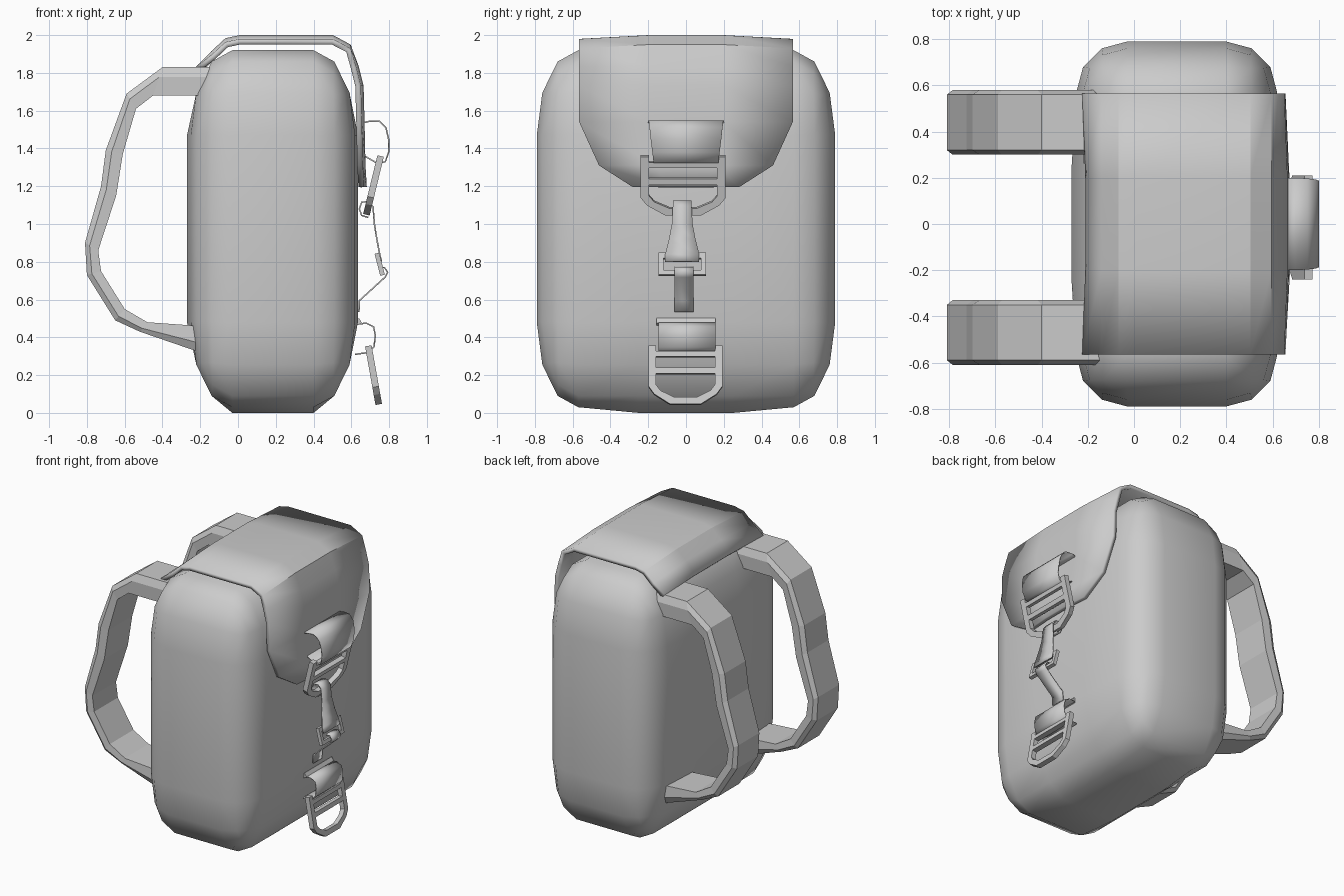
import bpy, bmesh, math
from mathutils import Vector

if "Cube" in bpy.data.objects:
    bpy.data.objects.remove(bpy.data.objects["Cube"])


def finish(name, bm, smooth=None, thick=None):
    bmesh.ops.recalc_face_normals(bm, faces=bm.faces)
    me = bpy.data.meshes.new(name)
    bm.to_mesh(me)
    bm.free()
    ob = bpy.data.objects.new(name, me)
    bpy.context.collection.objects.link(ob)
    if smooth:
        me.shade_smooth()
        me.set_sharp_from_angle(angle=math.radians(smooth))
    if thick:
        mod = ob.modifiers.new("thickness", 'SOLIDIFY')
        mod.thickness = thick
        mod.offset = 0
    return ob


def ribbon(name, rows, yc, thick, cols=(-1, 1), sag=0.0, smooth=None):
    """Sheet swept through (x, z, half width) rows; outer columns drop by sag."""
    bm = bmesh.new()
    grid = []
    for x, z, h in rows:
        grid.append([])
        for c in cols:
            s = sag if abs(c) == 1 else 0
            up = z > 1.9
            p = (x if up else x - s * 0.7, yc + c * h, z - s if up else z)
            grid[-1].append(bm.verts.new(p))
    for a, b in zip(grid, grid[1:]):
        for i in range(len(cols) - 1):
            bm.faces.new((a[i], a[i + 1], b[i + 1], b[i]))
    return finish(name, bm, smooth, thick)


def frame(name, outer, inner, bars, top, bottom, yc, depth, closed=False):
    """Flat buckle in (across, down) coordinates, tilted from top to bottom (x, z)."""
    o = Vector((top[0], yc, top[1]))
    d = (Vector((bottom[0], yc, bottom[1])) - o).normalized()
    n = Vector((-d.z, 0, d.x)) * depth / 2
    bm = bmesh.new()

    def slab(quad):
        pts = [o + Vector((0, u, 0)) + d * v for u, v in quad]
        back = [bm.verts.new(p - n) for p in pts]
        front = [bm.verts.new(p + n) for p in pts]
        bm.faces.new(back[::-1])
        bm.faces.new(front)
        for i in range(4):
            j = (i + 1) % 4
            bm.faces.new((back[i], back[j], front[j], front[i]))

    k = len(outer)
    for i in range(k if closed else k - 1):
        j = (i + 1) % k
        slab((outer[i], outer[j], inner[j], inner[i]))
    for h, v0, v1 in bars:
        slab(((-h, v0), (h, v0), (h, v1), (-h, v1)))
    return finish(name, bm)


def big_buckle(name, h, length, top, bottom, yc):
    a, L = h, length
    half_o = [(a, 0), (a, .70 * L), (a * .85, .83 * L), (a * .42, L)]
    half_i = [(a * .8, 0), (a * .8, .67 * L), (a * .68, .77 * L), (a * .32, .88 * L)]
    mir = lambda pts: pts + [(-u, v) for u, v in reversed(pts)]
    bars = [(a * .8, .10 * L, .19 * L), (a * .8, .38 * L, .48 * L)]
    frame(name, mir(half_o), mir(half_i), bars, top, bottom, yc, 0.035)


# Padded body: box bevelled in scaled space so each axis has its own radius
bm = bmesh.new()
bmesh.ops.create_cube(bm, size=1)
radius = Vector((0.22, 0.22, 0.45))
size = Vector((0.87, 1.58, 1.89))
bmesh.ops.scale(bm, vec=[s / r for s, r in zip(size, radius)], verts=bm.verts)
bmesh.ops.bevel(bm, geom=bm.edges[:], offset=1, segments=3, profile=0.5,
                affect='EDGES')
bmesh.ops.scale(bm, vec=radius, verts=bm.verts)
bmesh.ops.translate(bm, vec=(0.185, 0, 0.975), verts=bm.verts)
for y in (-0.25, 0.25):
    bmesh.ops.bisect_plane(bm, geom=bm.verts[:] + bm.edges[:] + bm.faces[:],
                           plane_co=(0, y, 0), plane_no=(0, 1, 0))
for v in bm.verts:
    if abs(v.co.y) < 0.3:
        if v.co.z < 0.04:
            v.co.z = 0
        if v.co.x > 0.615:
            v.co.x += 0.015
        elif v.co.x < -0.245:
            v.co.x -= 0.02
finish("bag_body", bm, smooth=45)

# Lid flap, folding over the top and narrowing at the front
ribbon("lid_flap", [
    (-0.20, 1.82, .565), (-0.13, 1.905, .565), (-0.06, 1.97, .565),
    (0.01, 1.985, .565), (0.50, 1.985, .565), (0.585, 1.94, .565),
    (0.625, 1.83, .565), (0.65, 1.73, .565), (0.655, 1.54, .565),
    (0.66, 1.31, .46), (0.667, 1.195, .28)],
    0, 0.03, cols=(-1, -.35, .35, 1), sag=0.02, smooth=25)

# Shoulder straps: six-sided section lofted between outer and inner profiles
outer = [(-.15, 1.83), (-.40, 1.83), (-.59, 1.69), (-.70, 1.39), (-.725, 1.20),
         (-.81, .90), (-.80, .73), (-.65, .49), (-.52, .43), (-.20, .32)]
inner = [(-.15, 1.68), (-.45, 1.68), (-.54, 1.61), (-.61, 1.37), (-.645, 1.15),
         (-.74, .86), (-.725, .75), (-.60, .55), (-.48, .48), (-.20, .46)]
for side, yc in (("left", 0.44), ("right", -0.47)):
    bm = bmesh.new()
    rings = []
    for (xo, zo), (xi, zi) in zip(outer, inner):
        xm, zm = xo * .65 + xi * .35, zo * .65 + zi * .35
        sec = [(xo, -.12, zo), (xo, .12, zo), (xm, .14, zm),
               (xi, .135, zi), (xi, -.135, zi), (xm, -.14, zm)]
        rings.append([bm.verts.new((x, yc + y, z)) for x, y, z in sec])
    for a, b in zip(rings, rings[1:]):
        for i in range(6):
            j = (i + 1) % 6
            bm.faces.new((a[i], a[j], b[j], b[i]))
    bm.faces.new(rings[0])
    bm.faces.new(rings[-1])
    finish("shoulder_strap_" + side, bm)

# Upper webbing loop and its buckle
ribbon("upper_webbing", [
    (.66, 1.535, .20), (.70, 1.545, .20), (.75, 1.543, .197), (.783, 1.51, .193),
    (.797, 1.45, .187), (.797, 1.38, .178), (.78, 1.33, .172), (.74, 1.32, .17),
    (.67, 1.36, .17)], 0, 0.008, smooth=50)
big_buckle("upper_buckle", 0.225, 0.32, (.755, 1.36), (.68, 1.05), -0.015)

# Middle webbing, small buckle and the tail running back to the body
ribbon("middle_webbing", [
    (.69, 1.035, .05), (.655, 1.045, .05), (.642, 1.08, .05), (.655, 1.115, .05),
    (.69, 1.12, .05), (.715, 1.09, .05), (.722, 1.00, .055), (.735, .92, .07),
    (.75, .84, .09), (.76, .80, .09)], -0.02, 0.008, smooth=50)
frame("middle_buckle", [(-.125, 0), (.125, 0), (.125, .12), (-.125, .12)],
      [(-.10, .03), (.10, .03), (.10, .095), (-.10, .095)], [],
      (.735, .845), (.765, .73), -0.02, 0.025, closed=True)
ribbon("tail_webbing", [
    (.745, .77, .05), (.775, .77, .05), (.792, .745, .05), (.78, .72, .05),
    (.643, .595, .05), (.64, .535, .05)], -0.01, 0.008, smooth=30)

# Lower webbing loop, its stitched roll and its buckle
ribbon("lower_webbing", [
    (.63, .47, .15), (.68, .475, .15), (.718, .455, .15), (.727, .41, .15),
    (.72, .35, .15), (.69, .32, .15), (.62, .31, .15)], 0.005, 0.008, smooth=50)
ribbon("lower_webbing_seam", [(.63, .495, .155), (.645, .47, .155)],
       0, 0.025)
big_buckle("lower_buckle", 0.195, 0.315, (.69, .355), (.745, .045), -0.003)
